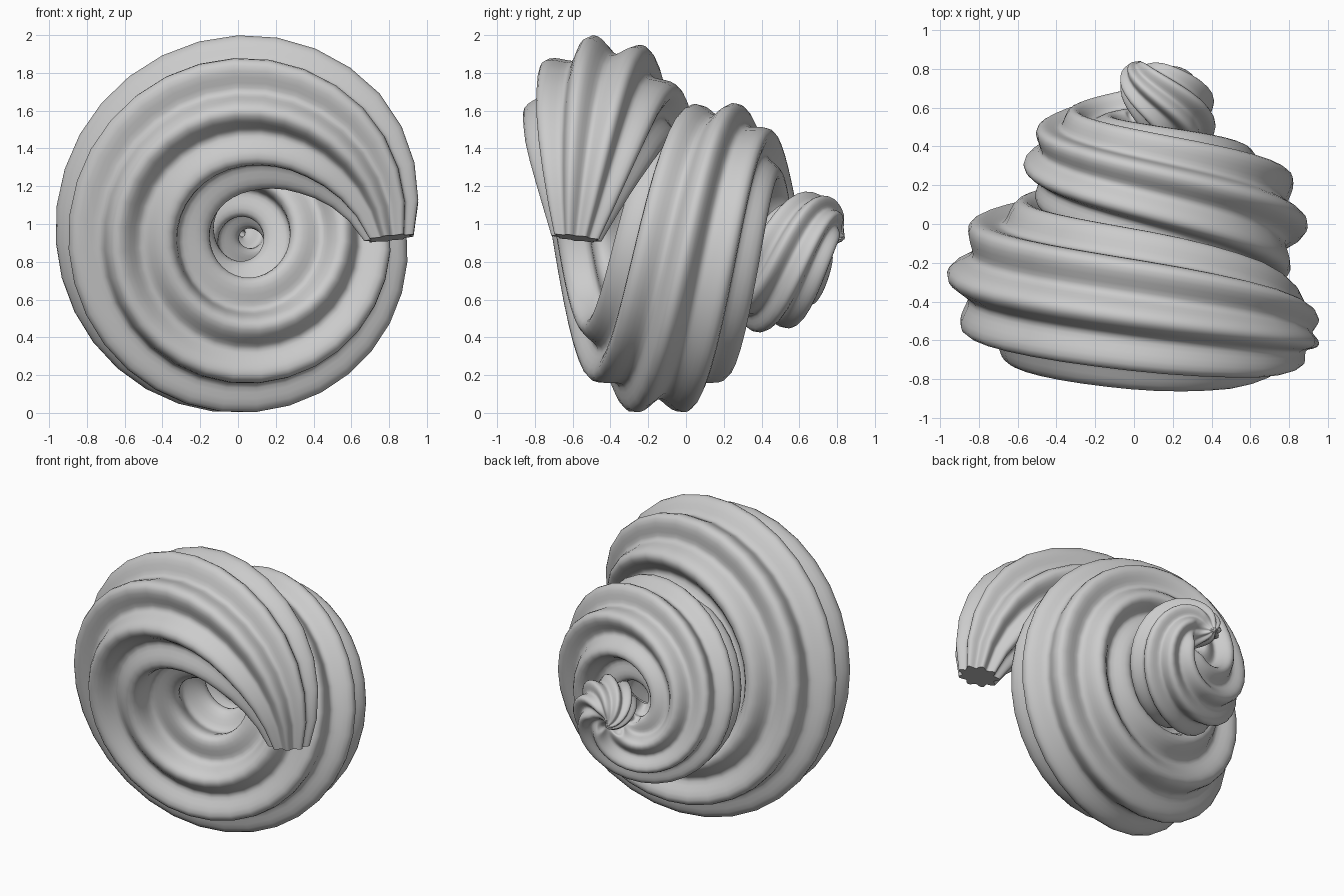
import bpy, bmesh, math
from mathutils import Vector

if "Cube" in bpy.data.objects:
    bpy.data.objects.remove(bpy.data.objects["Cube"])

TURNS, STEPS = 2.5, 32          # turns of the spiral, rings per turn
LOBES, SIDES = 9, 108           # ridges and points of the tube section
AXIS_X, AXIS_Z = 0.043, 0.925

# keys: (turn, distance of tube centre from axis), (turn, tube radius), (turn, y)
COIL = [(0, .76), (.25, .66), (.5, .583), (.75, .533), (1.25, .385),
        (1.75, .235), (2, .15), (2.25, .06), (2.5, .008)]
TUBE = [(0, .135), (.06, .25), (.13, .35), (.25, .42), (.5, .427), (.75, .412),
        (1, .39), (1.25, .34), (1.5, .295), (1.75, .26), (2, .215),
        (2.25, .135), (2.42, .05), (2.5, .004)]
DEPTH = [(0, -.58), (.25, -.437), (.75, -.137), (1.25, .18), (1.75, .46),
         (2.25, .74), (2.5, .84)]


def ease(keys, t):
    """Smooth curve through the keys."""
    n = len(keys)

    def slope(i):
        a, b = keys[max(i - 1, 0)], keys[min(i + 1, n - 1)]
        return (b[1] - a[1]) / (b[0] - a[0])

    i = 0
    while i < n - 2 and t > keys[i + 1][0]:
        i += 1
    (t0, v0), (t1, v1) = keys[i], keys[i + 1]
    h = t1 - t0
    s = (t - t0) / h
    return ((2*s**3 - 3*s*s + 1) * v0 + (s**3 - 2*s*s + s) * h * slope(i)
            + (3*s*s - 2*s**3) * v1 + (s**3 - s*s) * h * slope(i + 1))


def centre(t):
    a, r = 2 * math.pi * t, ease(COIL, t)
    return Vector((AXIS_X + r * math.cos(a), ease(DEPTH, t), AXIS_Z + r * math.sin(a)))


# ridged tube swept along the conical spiral with a twist-free frame
bm = bmesh.new()
count = int(TURNS * STEPS)
phase = math.radians(20)
normal = Vector((1, 0, 0))
old_tangent = None
rings = []
for k in range(count + 1):
    t = TURNS * k / count
    lo, hi = max(t - .01, 0), min(t + .01, TURNS)
    tangent = (centre(hi) - centre(lo)).normalized()
    if old_tangent:
        normal = old_tangent.rotation_difference(tangent) @ normal
    normal = (normal - tangent * normal.dot(tangent)).normalized()
    old_tangent = tangent
    side = tangent.cross(normal)
    if k == 0:
        front = 1 if side.y < 0 else -1
    c, r = centre(t), ease(TUBE, t)
    ring = []
    for j in range(SIDES):
        a = 2 * math.pi * j / SIDES
        rad = r * (.885 + .115 * math.cos(LOBES * (a - phase)))
        ring.append(bm.verts.new(c + rad * (math.cos(a) * normal + front * math.sin(a) * side)))
    rings.append(ring)
for r0, r1 in zip(rings, rings[1:]):
    for j in range(SIDES):
        n = (j + 1) % SIDES
        bm.faces.new((r0[j], r0[n], r1[n], r1[j]))

# flat end at the mouth, closed tip
bm.faces.new(rings[0])
bm.faces.new(rings[-1])
bmesh.ops.recalc_face_normals(bm, faces=bm.faces[:])

mesh = bpy.data.meshes.new("spiral_shell")
bm.to_mesh(mesh)
bm.free()
shell = bpy.data.objects.new("spiral_shell", mesh)
bpy.context.collection.objects.link(shell)
bpy.context.view_layer.objects.active = shell
shell.select_set(True)
bpy.ops.object.shade_smooth_by_angle(angle=math.radians(50))
